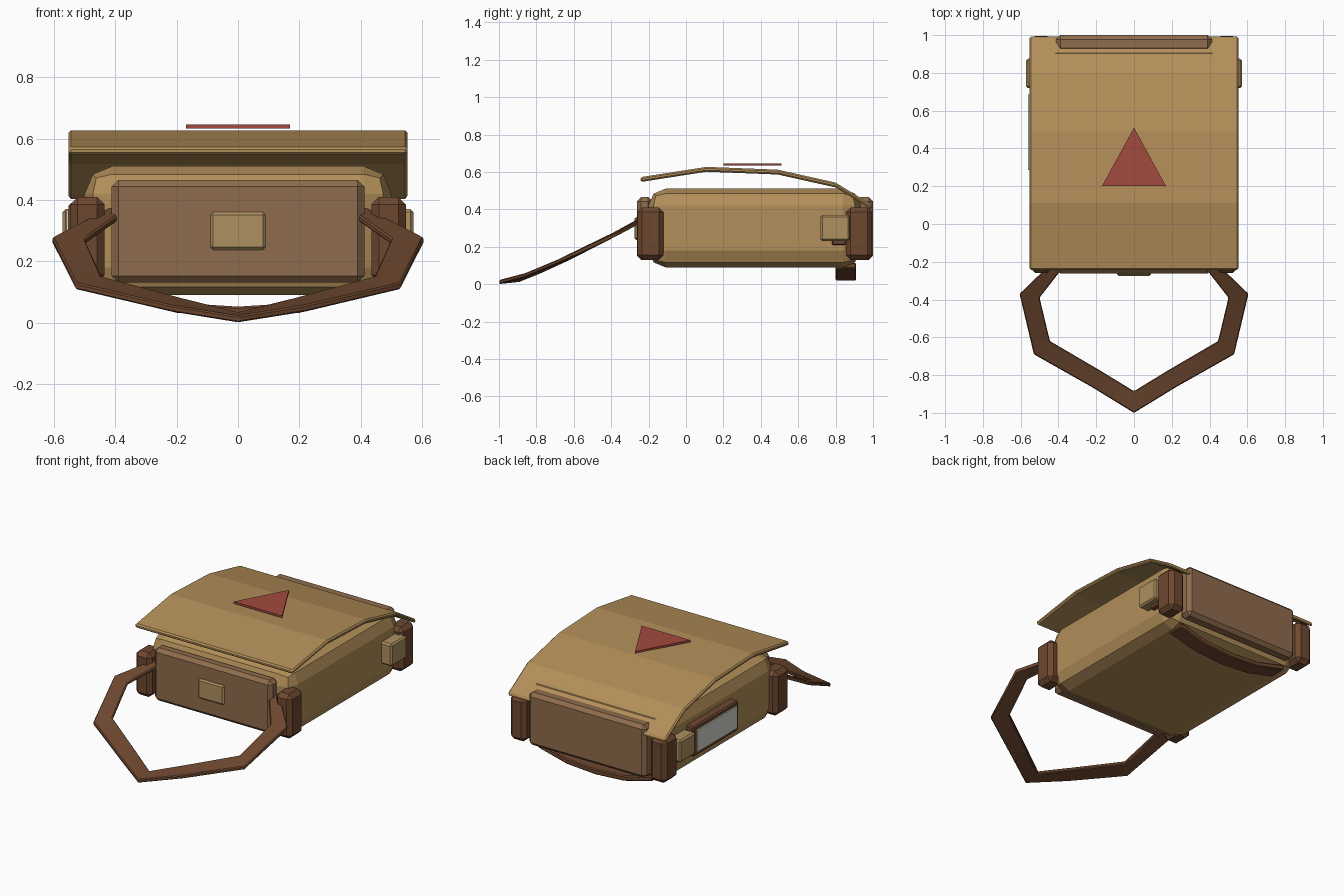
import bpy, bmesh
from mathutils import Vector

if "Cube" in bpy.data.objects:
    bpy.data.objects.remove(bpy.data.objects["Cube"])


def material(name, rgb):
    m = bpy.data.materials.new(name)
    m.diffuse_color = (*rgb, 1)
    m.use_nodes = True
    m.node_tree.nodes["Principled BSDF"].inputs["Base Color"].default_value = m.diffuse_color
    return m


TAN = material("tan canvas", (0.45, 0.275, 0.10))
OLIVE = material("olive tan", (0.42, 0.28, 0.115))
BROWN = material("pocket brown", (0.275, 0.15, 0.075))
DARK = material("dark leather", (0.155, 0.064, 0.029))
RED = material("red patch", (0.36, 0.07, 0.048))
GREY = material("pale grey", (0.68, 0.69, 0.62))


def finish(name, bm, mat, bevel=0, segments=1):
    bmesh.ops.recalc_face_normals(bm, faces=bm.faces)
    if bevel:
        bmesh.ops.bevel(bm, geom=bm.edges[:], offset=bevel, segments=segments,
                        profile=0.5, affect='EDGES', clamp_overlap=True)
    mesh = bpy.data.meshes.new(name)
    bm.to_mesh(mesh)
    bm.free()
    mesh.materials.append(mat)
    obj = bpy.data.objects.new(name, mesh)
    bpy.context.collection.objects.link(obj)
    return obj


def box(name, x, y, z, mat, bevel=0, segments=1):
    bm = bmesh.new()
    bmesh.ops.create_cube(bm, size=1)
    for v in bm.verts:
        v.co = Vector([(r[0] + r[1]) / 2 + c * (r[1] - r[0])
                       for r, c in zip((x, y, z), v.co)])
    return finish(name, bm, mat, bevel, segments)


def band(name, pairs, thickness, mat, bevel=0):
    """Ribbon between two edge paths, given vertical or custom thickness."""
    bm = bmesh.new()
    rings = []
    for a, b in pairs:
        a, b = Vector(a), Vector(b)
        t = Vector((0, 0, thickness))
        rings.append([bm.verts.new(p) for p in (a, b, b - t, a - t)])
    for r, s in zip(rings, rings[1:]):
        for i in range(4):
            j = (i + 1) % 4
            bm.faces.new((r[i], r[j], s[j], s[i]))
    bm.faces.new(rings[0])
    bm.faces.new(rings[-1])
    bmesh.ops.recalc_face_normals(bm, faces=bm.faces)
    if bevel:
        edges = [e for e in bm.edges if e.calc_face_angle(0) > 0.8]
        bmesh.ops.bevel(bm, geom=edges, offset=bevel, segments=1,
                        affect='EDGES', clamp_overlap=True)
    return finish(name, bm, mat)


# Main bag and curved lid
box("bag_body", (-0.5, 0.5), (-0.2, 0.93), (0.09, 0.51), TAN, 0.09, 2)
lid = [(-0.243, 0.572), (0.11, 0.627), (0.49, 0.612), (0.80, 0.543), (0.992, 0.425)]
band("lid", [((-0.553, y, z), (0.553, y, z)) for y, z in lid], 0.026, TAN, 0.008)

# Pockets on both ends, with a clasp on the front one
box("front_pocket", (-0.412, 0.412), (-0.262, -0.18), (0.13, 0.465), BROWN, 0.022)
box("back_pocket", (-0.412, 0.412), (0.91, 1.0), (0.13, 0.465), BROWN, 0.022)
box("clasp", (-0.09, 0.09), (-0.275, -0.25), (0.237, 0.36), OLIVE, 0.009)

# Leather corners, side pouches and their tabs
for side, s in (("left", -1), ("right", 1)):
    for end, y in (("front", (-0.26, -0.12)), ("back", (0.855, 0.995))):
        box(f"{side}_{end}_corner", sorted((s * 0.435, s * 0.548)), y,
            (0.13, 0.41), DARK, 0.025)
    box(f"{side}_pouch", sorted((s * 0.48, s * 0.572)), (0.72, 0.875),
        (0.23, 0.37), OLIVE, 0.01)
    box(f"{side}_tab", sorted((s * 0.48, s * 0.53)), (0.78, 0.855),
        (0.21, 0.24), DARK, 0.005)

# Label frame and plate on the left side
box("label_frame", (-0.552, -0.48), (0.26, 0.71), (0.20, 0.39), DARK, 0.008)
box("label_plate", (-0.56, -0.551), (0.285, 0.685), (0.225, 0.365), GREY)

# Carry handle under the back
arch = [(-0.40, 0.115), (-0.2, 0.065), (0, 0.052), (0.2, 0.065), (0.40, 0.115)]
band("bottom_handle", [((x, 0.80, z), (x, 0.91, z)) for x, z in arch], 0.033, DARK, 0.006)

# Shoulder strap: inner and outer edges of one half, mirrored
half = [((0.36, -0.21, 0.375), (0.42, -0.19, 0.375)),
        ((0.50, -0.39, 0.275), (0.606, -0.37, 0.28)),
        ((0.445, -0.62, 0.152), (0.53, -0.69, 0.13)),
        ((0.18, -0.775, 0.08), (0.22, -0.865, 0.057)),
        ((0, -0.885, 0.035), (0, -1.0, 0.022))]
mirrored = [tuple((-x, y, z) for x, y, z in p) for p in half[-2::-1]]
strap = band("shoulder_strap", half + mirrored, 0.022, DARK, 0.005)
bpy.context.view_layer.objects.active = strap
strap.select_set(True)
bpy.ops.object.shade_smooth_by_angle()

# Triangle patch above the lid
bm = bmesh.new()
tri = [(-0.17, 0.20), (0.17, 0.20), (0, 0.51)]
low, top = [[bm.verts.new((x, y, z)) for x, y in tri] for z in (0.633, 0.646)]
bm.faces.new(low)
bm.faces.new(top)
for i in range(3):
    j = (i + 1) % 3
    bm.faces.new((low[i], low[j], top[j], top[i]))
finish("triangle_patch", bm, RED)
